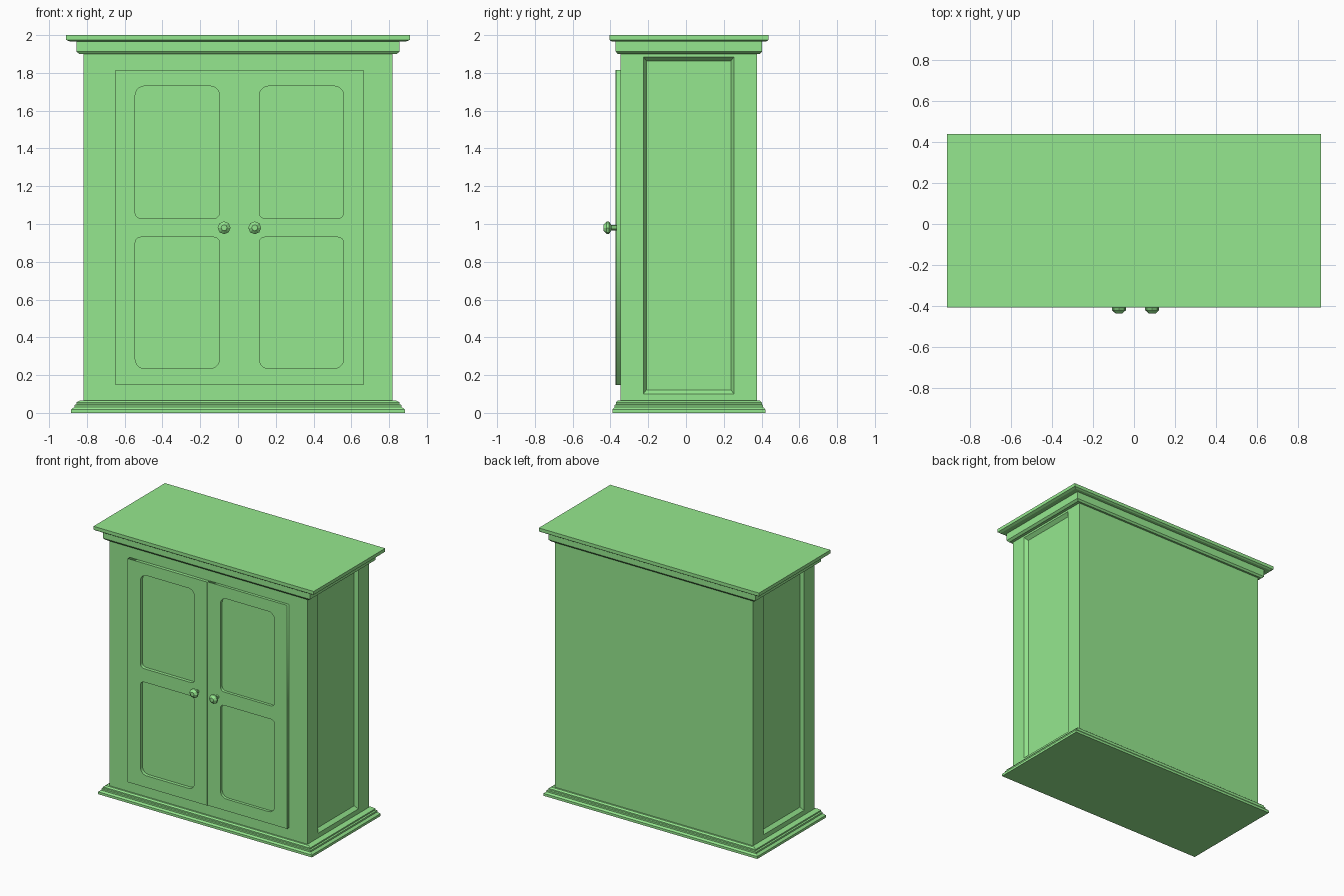
import bpy, bmesh, math

if "Cube" in bpy.data.objects:
    bpy.data.objects.remove(bpy.data.objects["Cube"])

BX, BY0, BY1 = 0.818, -0.348, 0.377   # carcass half width, front and back
CX = 0.0075                           # seam between the doors

# Painted green finish
GREEN = bpy.data.materials.new("green_paint")
GREEN.diffuse_color = (0.302, 0.805, 0.271, 1)
GREEN.use_nodes = True
GREEN.node_tree.nodes["Principled BSDF"].inputs["Base Color"].default_value = GREEN.diffuse_color


def mesh_object(name, bm):
    bmesh.ops.recalc_face_normals(bm, faces=bm.faces)
    me = bpy.data.meshes.new(name)
    bm.to_mesh(me)
    bm.free()
    me.materials.append(GREEN)
    ob = bpy.data.objects.new(name, me)
    bpy.context.collection.objects.link(ob)
    return ob


def loft(name, rings):
    """Skin a list of vertex rings and cap both ends."""
    bm = bmesh.new()
    vs = [[bm.verts.new(p) for p in r] for r in rings]
    n = len(vs[0])
    for a, b in zip(vs, vs[1:]):
        for i in range(n):
            j = (i + 1) % n
            bm.faces.new((a[i], a[j], b[j], b[i]))
    bm.faces.new(vs[0])
    bm.faces.new(vs[-1])
    return mesh_object(name, bm)


def moulding_ring(o, z):
    x, y0, y1 = BX + o, BY0 - 0.63 * o, BY1 + 0.66 * o
    return [(-x, y0, z), (x, y0, z), (x, y1, z), (-x, y1, z)]


def side_ring(x, y0, y1, z0, z1):
    return [(x, y0, z0), (x, y1, z0), (x, y1, z1), (x, y0, z1)]


# Carcass with a recessed, bevelled panel on each side
half = [(BX - 0.025, -0.21, 0.238, 0.122, 1.864),
        (BX, -0.226, 0.254, 0.10, 1.885),
        (BX, BY0, BY1, 0.04, 1.95)]
loft("carcass", [side_ring(-x, *r) for x, *r in half] +
     [side_ring(x, *r) for x, *r in reversed(half)])

# Stepped plinth and cornice
loft("plinth", [moulding_ring(*r) for r in (
    (0.065, 0), (0.065, 0.018), (0.053, 0.028), (0.047, 0.03), (0.047, 0.042),
    (0.037, 0.046), (0.037, 0.056), (0.02, 0.065), (-0.02, 0.065))])
loft("cornice", [moulding_ring(*r) for r in (
    (-0.02, 1.9), (0.022, 1.9), (0.038, 1.913), (0.038, 1.97))])
loft("top_board", [moulding_ring(*r) for r in (
    (0.074, 1.967), (0.092, 1.975), (0.092, 2.0))])


def rounded_rect(x0, x1, z0, z1, rb, rt, seg=5):
    pts = []
    for cx, cz, r, a in ((x0 + rb, z0 + rb, rb, 180), (x1 - rb, z0 + rb, rb, 270),
                         (x1 - rt, z1 - rt, rt, 0), (x0 + rt, z1 - rt, rt, 90)):
        for i in range(seg + 1):
            t = math.radians(a + 90 * i / seg)
            pts.append((cx + r * math.cos(t), cz + r * math.sin(t)))
    return pts


# Doors: flat frames with two rounded openings each, the left one slightly proud
for side, s in (("left", -1), ("right", 1)):
    cu = bpy.data.curves.new(side + "_door", 'CURVE')
    cu.dimensions, cu.fill_mode, cu.extrude = '2D', 'BOTH', 0.0125
    for pts in ([(0, 0.147), (0.657, 0.147), (0.657, 1.816), (0, 1.816)],
                rounded_rect(0.105, 0.552, 1.03, 1.73, 0.03, 0.05),
                rounded_rect(0.105, 0.552, 0.235, 0.93, 0.05, 0.03)):
        sp = cu.splines.new('POLY')
        sp.points.add(len(pts) - 1)
        for p, (x, z) in zip(sp.points, pts):
            p.co = (s * x, z, 0, 1)
        sp.use_cyclic_u = True
    cu.materials.append(GREEN)
    door = bpy.data.objects.new(side + "_door", cu)
    bpy.context.collection.objects.link(door)
    door.location = (CX, -0.359 + 0.0025 * s, 0)
    door.rotation_euler = (math.pi / 2, 0, 0)
    bpy.ops.object.select_all(action='DESELECT')
    door.select_set(True)
    bpy.context.view_layer.objects.active = door
    bpy.ops.object.convert(target='MESH')

    # Turned, faceted knob
    profile = [(0.014, -0.36), (0.014, -0.395), (0.034, -0.408),
               (0.034, -0.42), (0.016, -0.436)]
    loft(side + "_knob", [
        [(CX + s * 0.081 + r * math.cos(a), y, 0.98 + r * math.sin(a))
         for a in (math.tau * i / 8 for i in range(8))] for r, y in profile])
